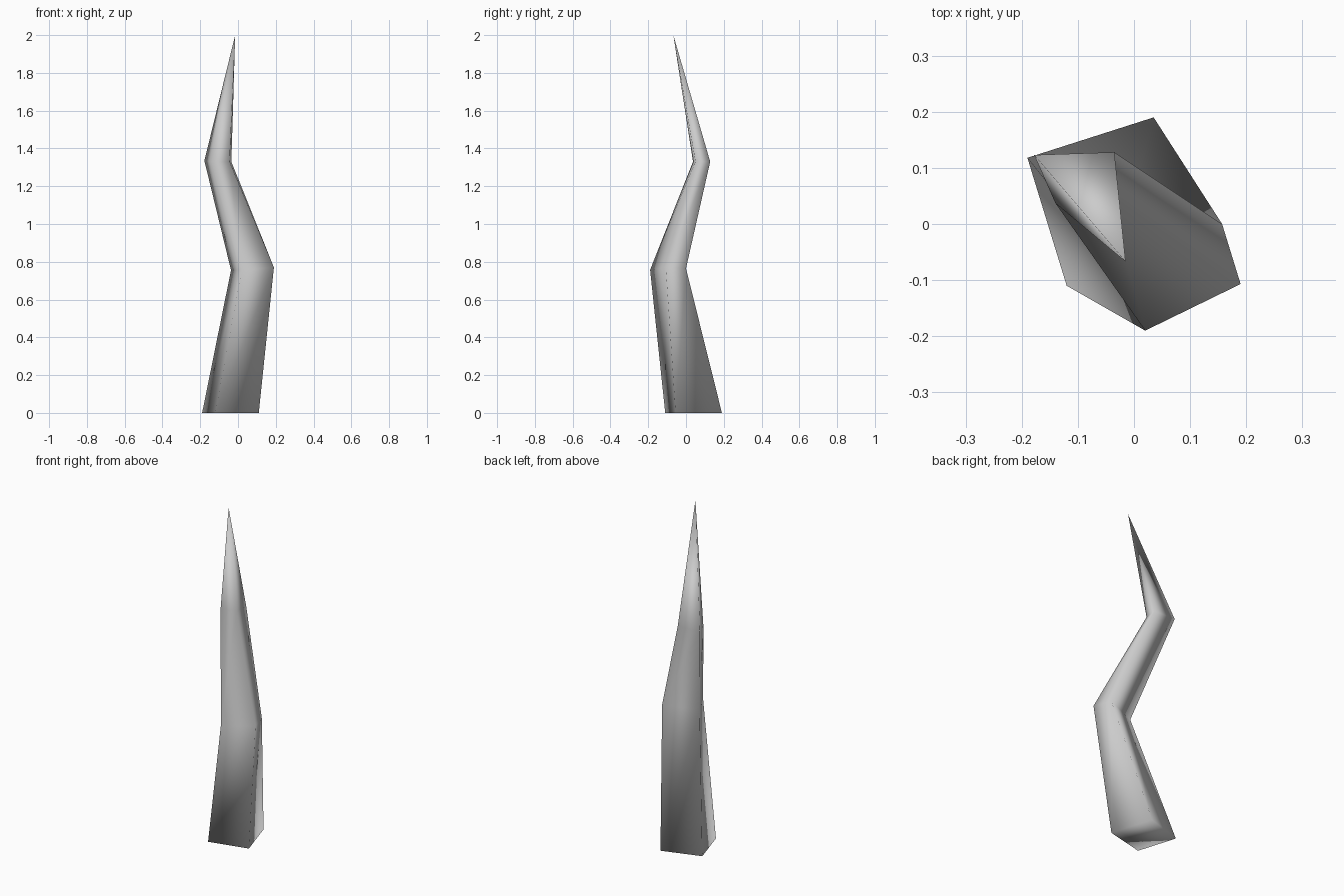
import bpy
import bmesh

# Remove the default cube only
cube = bpy.data.objects.get("Cube")
if cube:
    bpy.data.objects.remove(cube, do_unlink=True)

# Single grey colour
grey = bpy.data.materials.new("plain_grey")
grey.use_nodes = True
colour = (0.6, 0.6, 0.6, 1.0)
grey.diffuse_color = colour
grey.node_tree.nodes["Principled BSDF"].inputs["Base Color"].default_value = colour

# Four-sided cross-sections: base, lower bend, upper bend
sections = [
    [(-0.19, 0.118, 0), (-0.12, -0.11, 0), (0.11, -0.055, 0), (0.035, 0.19, 0)],
    [(-0.037, -0.075, 0.755), (0.02, -0.19, 0.757), (0.19, -0.107, 0.77), (0.157, 0, 0.765)],
    [(-0.178, 0.123, 1.335), (-0.14, 0.037, 1.33), (-0.045, 0.05, 1.33), (-0.035, 0.128, 1.33)],
]
tip_point = (-0.015, -0.067, 2.0)

# Skin the sections, close the base and draw the end to a point
bm = bmesh.new()
rings = [[bm.verts.new(p) for p in ring] for ring in sections]
tip = bm.verts.new(tip_point)
bm.faces.new(rings[0][::-1])
for i in range(4):
    j = (i + 1) % 4
    for low, high in zip(rings, rings[1:]):
        bm.faces.new((low[i], low[j], high[j], high[i]))
    bm.faces.new((rings[-1][i], rings[-1][j], tip))
bmesh.ops.recalc_face_normals(bm, faces=bm.faces)
for face in bm.faces:
    face.smooth = True

mesh = bpy.data.meshes.new("crooked_spike")
bm.to_mesh(mesh)
bm.free()
mesh.materials.append(grey)
spike = bpy.data.objects.new("crooked_spike", mesh)
bpy.context.collection.objects.link(spike)
